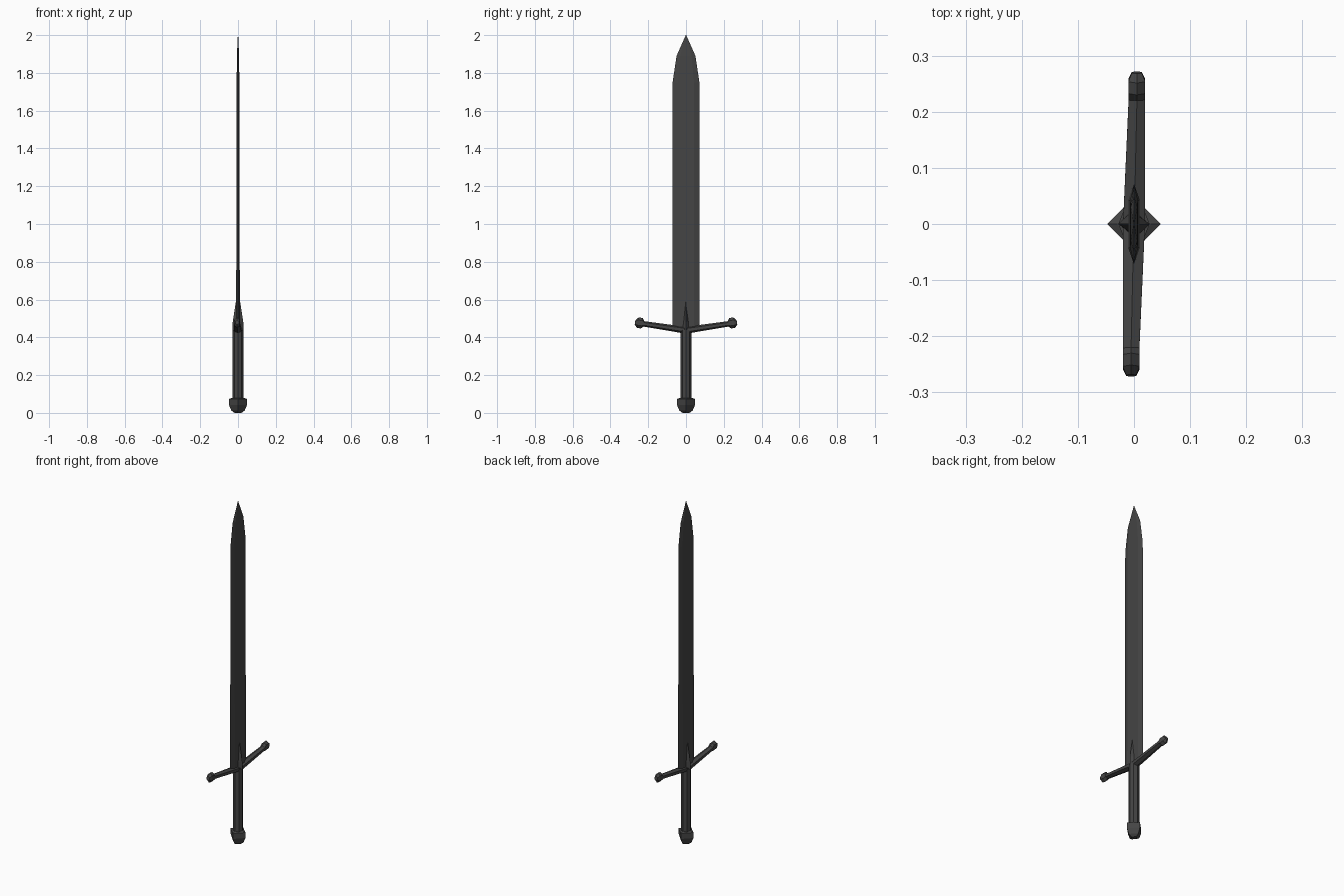
import bpy, math

if "Cube" in bpy.data.objects:
    bpy.data.objects.remove(bpy.data.objects["Cube"])

iron = bpy.data.materials.new("dark iron")
iron.diffuse_color = (0.058, 0.058, 0.058, 1)
iron.use_nodes = True
iron.node_tree.nodes["Principled BSDF"].inputs["Base Color"].default_value = iron.diffuse_color


def loft(name, rings):
    """Skin a stack of equal-length closed rings and cap both ends."""
    n = len(rings[0])
    verts = [p for r in rings for p in r]
    faces = [(k * n + i, k * n + (i + 1) % n, (k + 1) * n + (i + 1) % n, (k + 1) * n + i)
             for k in range(len(rings) - 1) for i in range(n)]
    last = (len(rings) - 1) * n
    faces += [tuple(range(n))[::-1], tuple(range(last, last + n))]
    me = bpy.data.meshes.new(name)
    me.from_pydata(verts, [], faces)
    me.materials.append(iron)
    ob = bpy.data.objects.new(name, me)
    bpy.context.collection.objects.link(ob)
    return ob


def ring(n, rx, ry, z):
    return [(rx * math.cos(2 * math.pi * i / n), ry * math.sin(2 * math.pi * i / n), z)
            for i in range(n)]


def blade_ring(w, t, z):
    s = [(t, -0.6 * w), (t, 0.6 * w), (0, w), (-t, 0.6 * w), (-t, -0.6 * w), (0, -w)]
    return [(x, y, z) for x, y in s]


# Blade: flattened hexagonal section narrowing to a point
loft("blade", [blade_ring(w, t, z) for w, t, z in
               [(0.072, 0.010, 0.435), (0.071, 0.007, 1.75), (0.05, 0.006, 1.89), (0.001, 0.0008, 2.0)]])

# Grip: straight octagonal bar
loft("grip", [ring(8, 0.028, 0.028, 0.06), ring(8, 0.028, 0.028, 0.44)])

# Spike rising from the grip over the blade
loft("blade_collar", [ring(4, 0.028, 0.027, 0.43), ring(4, 0.028, 0.02, 0.48),
                      ring(4, 0.008, 0.001, 0.61)])

# Pommel: four-sided block with rounded base
loft("pommel", [ring(4, r, r, z) for r, z in
                [(0.018, 0.0), (0.035, 0.012), (0.048, 0.042), (0.048, 0.074), (0.03, 0.08)]])


# Crossguard: two upswept arms with hexagonal section, turned 180 degrees
def arm_ring(y, z, x0, x1, h, slope=0.18):
    c, r = (x0 + x1) / 2, (x1 - x0) / 2
    out = []
    for x, dz in [(r, -h / 2), (r, h / 2), (0, h), (-r, h / 2), (-r, -h / 2), (0, -h)]:
        out.append((c + x, y - dz * slope, z + dz))
    return out


for side, s in (("right", 1), ("left", -1)):
    arm = loft("guard_arm_" + side, [arm_ring(-0.01, 0.436, -0.02, 0.02, 0.018),
                                     arm_ring(0.235, 0.473, -0.009, 0.02, 0.014)])
    # Knob at the end of the arm
    knob = loft("guard_knob_" + side, [arm_ring(0.222, 0.471, -0.010, 0.02, 0.014),
                                       arm_ring(0.235, 0.475, -0.010, 0.02, 0.028),
                                       arm_ring(0.256, 0.478, -0.010, 0.02, 0.027),
                                       arm_ring(0.27, 0.479, -0.004, 0.014, 0.011)])
    if s < 0:
        arm.rotation_euler.z = knob.rotation_euler.z = math.pi
